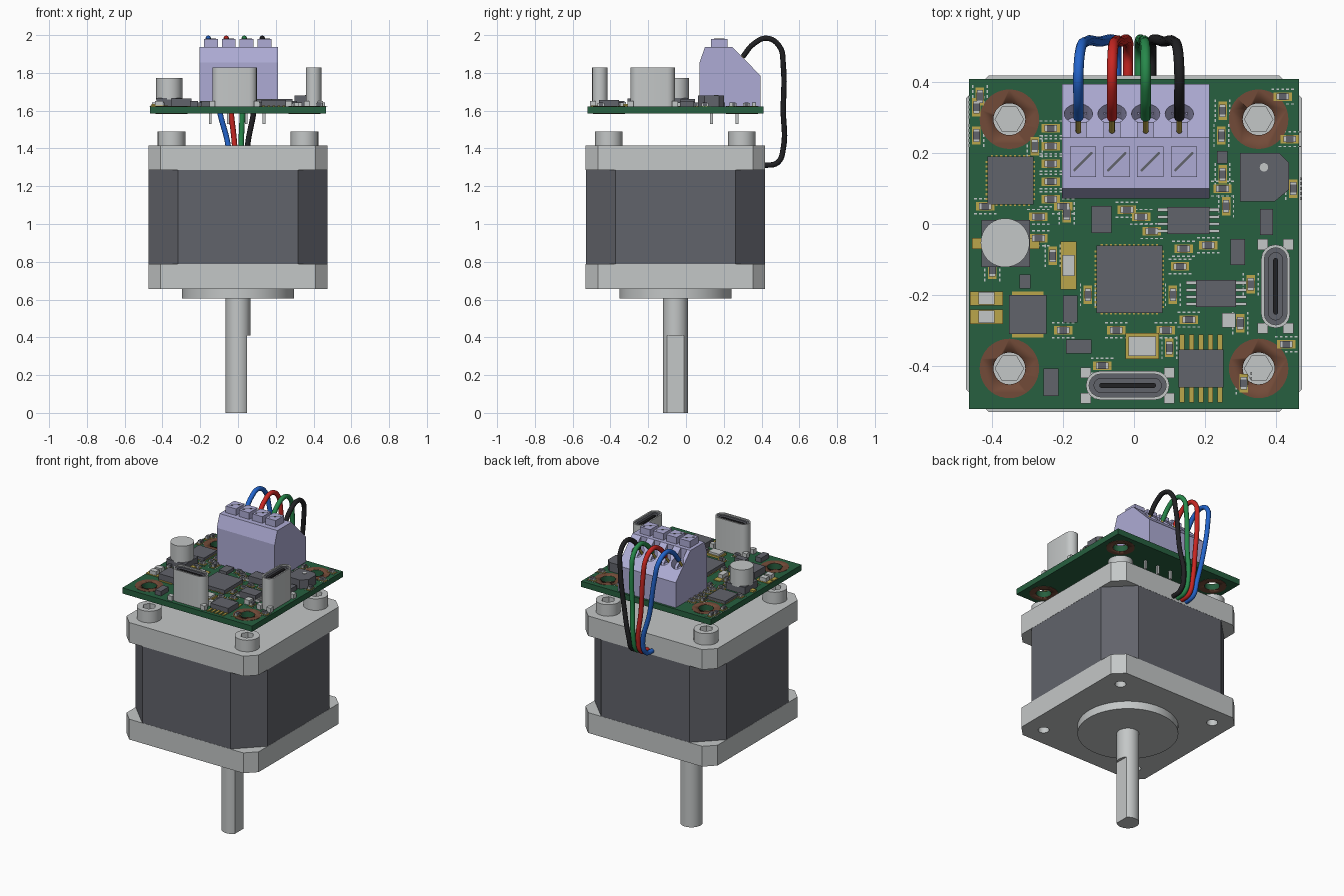
import bpy, bmesh
from math import pi, sin, cos, radians
from mathutils import Vector, Matrix

old = bpy.data.objects.get("Cube")
if old:
    bpy.data.objects.remove(old, do_unlink=True)


def material(name, *rgb):
    m = bpy.data.materials.new(name)
    m.use_nodes = True
    m.diffuse_color = (*rgb, 1)
    m.node_tree.nodes["Principled BSDF"].inputs["Base Color"].default_value = (*rgb, 1)
    return m


silver = material("silver metal", .55, .57, .57)
grey = material("dark grey", .12, .125, .145)
green = material("board green", .02, .115, .05)
lilac = material("lilac plastic", .42, .41, .66)
blue = material("wire blue", .017, .13, .61)
red = material("wire red", .58, .02, .016)
leaf = material("wire green", .02, .25, .07)
black = material("wire black", .015, .015, .017)
copper = material("copper brown", .17, .07, .04)
gold = material("gold", .5, .38, .07)

CY = -.056      # centre line of motor and board
TOP = 1.622     # top surface of the board
HOLE = .352     # half spacing of the mounting holes
CORNERS = [(sx * HOLE, CY + sy * HOLE) for sx in (-1, 1) for sy in (-1, 1)]


def finish(name, bm, mat, smooth=False):
    bmesh.ops.recalc_face_normals(bm, faces=bm.faces)
    me = bpy.data.meshes.new(name)
    bm.to_mesh(me)
    bm.free()
    ob = bpy.data.objects.new(name, me)
    bpy.context.collection.objects.link(ob)
    me.materials.append(mat)
    if smooth:
        activate(ob)
        bpy.ops.object.shade_smooth_by_angle(angle=radians(35))
    return ob


def activate(ob):
    bpy.ops.object.select_all(action="DESELECT")
    ob.select_set(True)
    bpy.context.view_layer.objects.active = ob


def prism(name, pts, z0, z1, mat, smooth=False, matrix=None):
    """Extrude a flat outline from z0 to z1."""
    bm = bmesh.new()
    face = bm.faces.new([bm.verts.new((x, y, z0)) for x, y in pts])
    out = bmesh.ops.extrude_face_region(bm, geom=[face])
    vs = [v for v in out["geom"] if isinstance(v, bmesh.types.BMVert)]
    bmesh.ops.translate(bm, verts=vs, vec=(0, 0, z1 - z0))
    if matrix:
        bm.transform(matrix)
    return finish(name, bm, mat, smooth)


def circle(x, y, r, n=32):
    return [(x + r * cos(2 * pi * i / n), y + r * sin(2 * pi * i / n)) for i in range(n)]


def cyl(name, x, y, z0, z1, r, mat, n=32):
    return prism(name, circle(x, y, r, n), z0, z1, mat, n > 8)


def octagon(h, c):
    k = h - c
    return [(x, CY + y) for x, y in ((h, -k), (h, k), (k, h), (-k, h),
                                     (-h, k), (-h, -k), (-k, -h), (k, -h))]


def pill(x, y, length, width, upright):
    """Slot outline with round ends."""
    r, k, pts = width / 2, (length - width) / 2, []
    for i in range(18):
        a = -pi / 2 + pi * (i if i < 9 else i - 1) / 8
        u, v = (k if i < 9 else -k) + r * cos(a), r * sin(a)
        pts.append((x - v, y + u) if upright else (x + u, y + v))
    return pts


def boxes(name, items, mat):
    """Boxes given as x, y, base z, and three sizes, in one object."""
    bm = bmesh.new()
    for x, y, z, sx, sy, sz in items:
        m = Matrix.Translation((x, y, z + sz / 2)) @ Matrix.Diagonal((sx, sy, sz, 1))
        bmesh.ops.create_cube(bm, size=1, matrix=m)
    return finish(name, bm, mat)


def cut(ob, cutters):
    for c in cutters:
        c.hide_render = True
        mod = ob.modifiers.new("cut", "BOOLEAN")
        mod.operation, mod.solver, mod.object = "DIFFERENCE", "EXACT", c
        activate(ob)
        bpy.ops.object.modifier_apply(modifier=mod.name)
        bpy.data.objects.remove(c, do_unlink=True)


# Motor: chamfered end plates, laminated body, pilot and D-cut shaft
bottom = prism("bottom_plate", octagon(.475, .065), .655, .787, silver)
cut(bottom, [cyl("hole_cutter", x, y, .6, .74, .033, silver, 24) for x, y in CORNERS])
prism("motor_body", octagon(.474, .157), .787, 1.285, grey)
prism("top_plate", octagon(.475, .065), 1.285, 1.415, silver)
cyl("pilot_ring", 0, CY, .605, .66, .297, silver, 64)
shaft = cyl("shaft", 0, CY, 0, .61, .066, silver, 40)
cut(shaft, [boxes("flat_cutter", [(.098, CY, -.1, .1, .3, .51)], silver)])

# Cap screws with hex sockets
for x, y in CORNERS:
    head = cyl("screw_head", x, y, 1.41, 1.49, .073, silver)
    cut(head, [cyl("socket_cutter", x, y, 1.45, 1.55, .04, silver, 6)])

# Circuit board with copper-ringed holes
board = boxes("circuit_board", [(0, CY, 1.585, .932, .932, TOP - 1.585)], green)
cut(board, [cyl("hole_cutter", x, y, 1.5, 1.7, .045, green) for x, y in CORNERS])
for x, y in CORNERS:
    for z in (1.583, TOP - .001):
        ring = cyl("copper_ring", x, y, z, z + .003, .084, copper, 40)
        cut(ring, [cyl("hole_cutter", x, y, 1.5, 1.7, .045, copper)])

# Terminal block: side profile swept across x, with open wire entries
WIRES = [(-.157 + .095 * i, -.05 + .033 * i, m) for i, m in enumerate((blue, red, leaf, black))]
profile = [(.072, TOP), (.072, 1.855), (.1, 1.937), (.245, 1.937), (.395, 1.785), (.395, TOP)]
sweep = Matrix(((0, 0, 1, 0), (1, 0, 0, 0), (0, 1, 0, 0), (0, 0, 0, 1)))
block = prism("terminal_block", profile, -.203, .213, lilac, matrix=sweep)
tilt = Matrix.Rotation(radians(-45), 4, "X")
for x, _, _ in WIRES:
    funnel = Matrix.Translation((x, .31, 1.868)) @ tilt
    cut(block, [
        prism("entry_cutter", circle(0, 0, .04, 24), -.05, .1, lilac, matrix=funnel),
        boxes("slot_cutter", [(x, .28, 1.82, .045, .07, .2)], lilac)])
buttons = [(x + .013, .176, 1.93, .074, .087, .05) for x, _, _ in WIRES]
boxes("terminal_buttons", buttons, lilac)
for x, y, z, *_ in buttons:
    spin = Matrix.Translation((x, y, 1.98)) @ Matrix.Rotation(radians(45), 4, "Z")
    prism("button_slot", pill(0, 0, .075, .007, False), 0, .001, grey, matrix=spin)
boxes("terminal_pins", [(x + .01, y, 1.53, .014, .014, .06)
                        for x, _, _ in WIRES for y in (.135, .27)], silver)


# Wires: looped tubes converging at the back of the motor
def tube(name, pts, r, mat):
    cu = bpy.data.curves.new(name, "CURVE")
    cu.dimensions, cu.bevel_depth, cu.bevel_resolution = "3D", r, 3
    cu.resolution_u, cu.use_fill_caps = 6, True
    sp = cu.splines.new("BEZIER")
    sp.bezier_points.add(len(pts) - 1)
    for p, co in zip(sp.bezier_points, pts):
        p.co = co
        p.handle_left_type = p.handle_right_type = "AUTO"
    cu.materials.append(mat)
    ob = bpy.data.objects.new(name, cu)
    bpy.context.collection.objects.link(ob)
    activate(ob)
    bpy.ops.object.convert(target="MESH")
    bpy.ops.object.shade_smooth_by_angle(angle=radians(50))


path = [(.3, 1.885, 0), (.36, 1.955, 0), (.43, 1.983, 0), (.495, 1.94, .06), (.515, 1.84, .2),
        (.515, 1.6, .55), (.515, 1.4, 1), (.485, 1.325, 1), (.41, 1.31, 1)]
for x0, x1, mat in WIRES:
    tube("wire", [(x0 + (x1 - x0) * t, y, z) for y, z, t in path], .0145, mat)
    tube("wire_tip", [(x0, .305, 1.89), (x0, .262, 1.83)], .008, gold)

# Upright port connectors: thin shell, dark lining, tongue
for x, y, up in ((-.018, -.456, False), (.4, -.176, True)):
    shell = prism("port_shell", pill(x, y, .236, .082, up), TOP, 1.828, silver, True)
    cut(shell, [prism("port_cutter", pill(x, y, .218, .064, up), 1.66, 1.9, silver)])
    lining = prism("port_lining", pill(x, y, .218, .064, up), 1.655, 1.82, grey, True)
    cut(lining, [prism("port_cutter", pill(x, y, .19, .04, up), 1.68, 1.9, grey)])
    prism("port_tongue", pill(x, y, .16, .014, up), 1.67, 1.815, black)
    legs = [(s * .118, t * .036) for s in (-1, 1) for t in (-1, 1)]
    boxes("port_legs", [(x + (v if up else u), y + (u if up else v), TOP, .03, .03, .03)
                        for u, v in legs], silver)

# Round capacitor on its square base
boxes("capacitor_base", [(-.362, -.055, TOP, .137, .132, .045)], grey)
boxes("capacitor_leads", [(-.362, -.055, TOP, .19, .03, .012)], gold)
cyl("capacitor_can", -.364, -.053, 1.66, 1.772, .069, silver, 40)

# Chips: x, y, width, depth, height
chips = [(-.349, .123, .13, .135, .02), (-.013, -.156, .186, .19, .025),
         (-.092, .013, .056, .077, .02), (.154, .01, .118, .076, .04),
         (.232, -.196, .113, .076, .04), (.189, -.408, .128, .107, .035),
         (.374, .006, .037, .073, .03), (.293, -.079, .04, .073, .03),
         (-.3, -.255, .107, .11, .042), (-.18, -.24, .042, .076, .03),
         (-.156, -.346, .073, .04, .03), (-.234, -.447, .042, .079, .03),
         (-.308, -.162, .032, .04, .02), (.249, .188, .03, .035, .02)]
boxes("chips", [(x, y, TOP, w, d, h) for x, y, w, d, h in chips], grey)
k = .069
buzzer = [(-k, -k), (.4 * k, -k), (k, -.5 * k), (k, .6 * k), (.6 * k, k), (-k, k)]
prism("buzzer", [(.369 + x, .132 + y) for x, y in buzzer], TOP, 1.68, grey)
cyl("buzzer_port", .367, .16, 1.68, 1.682, .012, silver, 20)

# Chip leads on the sides and pads around the large packages
leads, pads = [], []
for x, y, w, *_ in chips[3:5]:
    leads += [(x + s * (w / 2 + .014), y + (i - 1.5) * .02, TOP, .03, .009, .015)
              for s in (-1, 1) for i in range(4)]
x, y, w, d, _ = chips[5]
pads += [(x + (i - 2) * .027, y + s * (d / 2 + .02), TOP, .014, .045, .006)
         for s in (-1, 1) for i in range(5)]
for x, y, w, d, _ in chips[:2]:
    n = int(w / .014)
    for i in range(n):
        o = (i - (n - 1) / 2) * .013
        for s in (-1, 1):
            pads += [(x + o, y + s * d / 2, TOP, .006, .01, .003),
                     (x + s * w / 2, y + o, TOP, .01, .006, .003)]

# Crystal, trimmer and the larger gold-ended parts
pads += [(.023, -.345, TOP, .094, .073, .012), (-.185, -.117, TOP, .045, .135, .005),
         (-.3, -.255, TOP, .09, .13, .004)]
leads += [(.023, -.345, TOP, .078, .055, .025), (.267, -.272, TOP, .038, .042, .03),
          (-.185, -.117, TOP, .035, .06, .028)]
pads += [(-.417, y, TOP, .093, .04, .006) for y in (-.21, -.262)]
leads += [(-.417, y, TOP, .045, .036, .03) for y in (-.21, -.262)]

# Small two-ended parts, each with a dashed outline
lying = [(-.235, .27 - .05 * i) for i in range(5)] + [
    (-.27, .02), (-.27, -.04), (-.2, .05), (-.02, .04), (.02, .02), (.14, -.07), (.13, -.12),
    (.155, -.27), (-.05, -.3), (.09, -.3), (.21, -.06), (-.09, -.4), (-.42, .05), (.25, .1),
    (.42, .31 + .05), (.44, .24), (.43, -.34), (.05, -.02), (-.2, -.3)]
upright = [(-.19, .03), (-.445, .33), (-.445, .25), (-.435, .36), (.25, .14), (.247, .25),
           (.25, .32), (.11, -.2), (.1, -.35), (.3, -.28), (.33, -.17), (.31, -.45),
           (-.4, -.13), (-.23, -.09), (-.13, -.2), (.45, .1), (.26, .05), (-.28, .22)]
cores, dashes = [], []


def part(x, y, turn):
    def put(u, v, z, a, b, h):
        return (x + v, y + u, z, b, a, h) if turn else (x + u, y + v, z, a, b, h)
    pads.append(put(0, 0, TOP, .052, .024, .004))
    leads.append(put(0, 0, TOP, .036, .018, .018))
    cores.append(put(0, 0, TOP, .022, .02, .02))
    dashes.extend(put((i - 2) * .014, s * .021, TOP, .008, .004, .002)
                  for s in (-1, 1) for i in range(5))


for spots, turn in ((lying, False), (upright, True)):
    for x, y in spots:
        part(x, y, turn)
boxes("gold_pads", pads, gold)
boxes("silver_leads", leads, silver)
boxes("part_bodies", cores, grey)
boxes("board_markings", dashes, silver)
